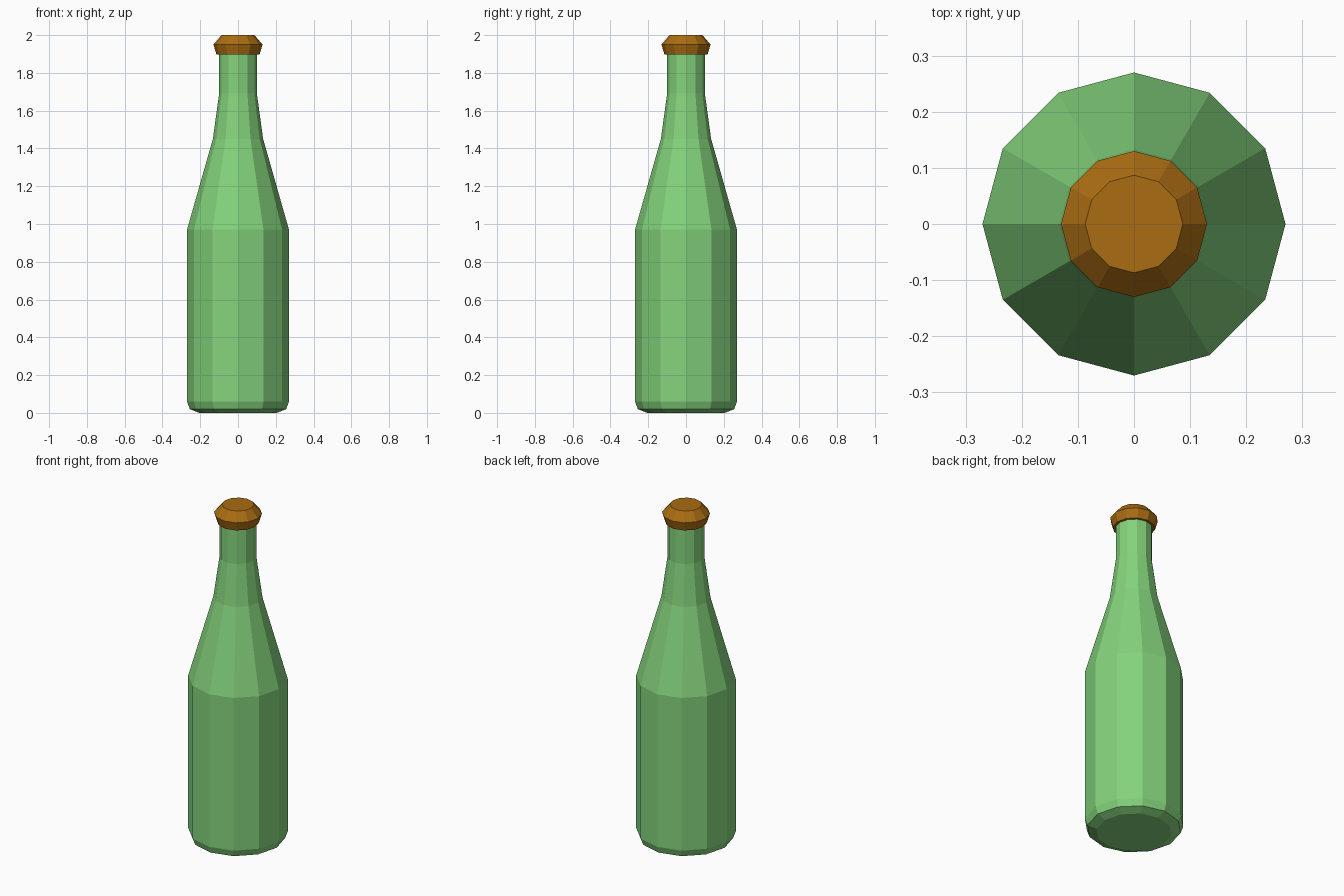
import bpy, bmesh
from math import cos, sin, tau

if "Cube" in bpy.data.objects:
    bpy.data.objects.remove(bpy.data.objects["Cube"])

SIDES = 12


def material(name, rgb):
    mat = bpy.data.materials.new(name)
    mat.diffuse_color = (*rgb, 1)
    mat.use_nodes = True
    mat.node_tree.nodes["Principled BSDF"].inputs["Base Color"].default_value = mat.diffuse_color
    return mat


def lathe(name, profile, mat):
    """Closed, flat-faced solid of revolution from (radius, z) points, bottom to top."""
    bm = bmesh.new()
    rings = [[bm.verts.new((r * cos(tau * i / SIDES), r * sin(tau * i / SIDES), z))
              for i in range(SIDES)] for r, z in profile]
    for low, high in zip(rings, rings[1:]):
        for i in range(SIDES):
            j = (i + 1) % SIDES
            bm.faces.new((low[i], low[j], high[j], high[i]))
    bm.faces.new(rings[0][::-1])
    bm.faces.new(rings[-1])
    mesh = bpy.data.meshes.new(name)
    bm.to_mesh(mesh)
    bm.free()
    mesh.materials.append(mat)
    obj = bpy.data.objects.new(name, mesh)
    bpy.context.collection.objects.link(obj)
    return obj


# Glass body: chamfered base, straight wall, tapering shoulder, neck
lathe("bottle_body", [(0.205, 0), (0.255, 0.02), (0.27, 0.06), (0.27, 0.97),
                      (0.133, 1.45), (0.1, 1.69), (0.1, 1.9)],
      material("green_glass", (0.23, 0.65, 0.2)))

# Cap: flared rim with a bevelled top
lathe("bottle_cap", [(0.114, 1.897), (0.13, 1.95), (0.087, 2.0)],
      material("brown_cap", (0.4, 0.15, 0.006)))
